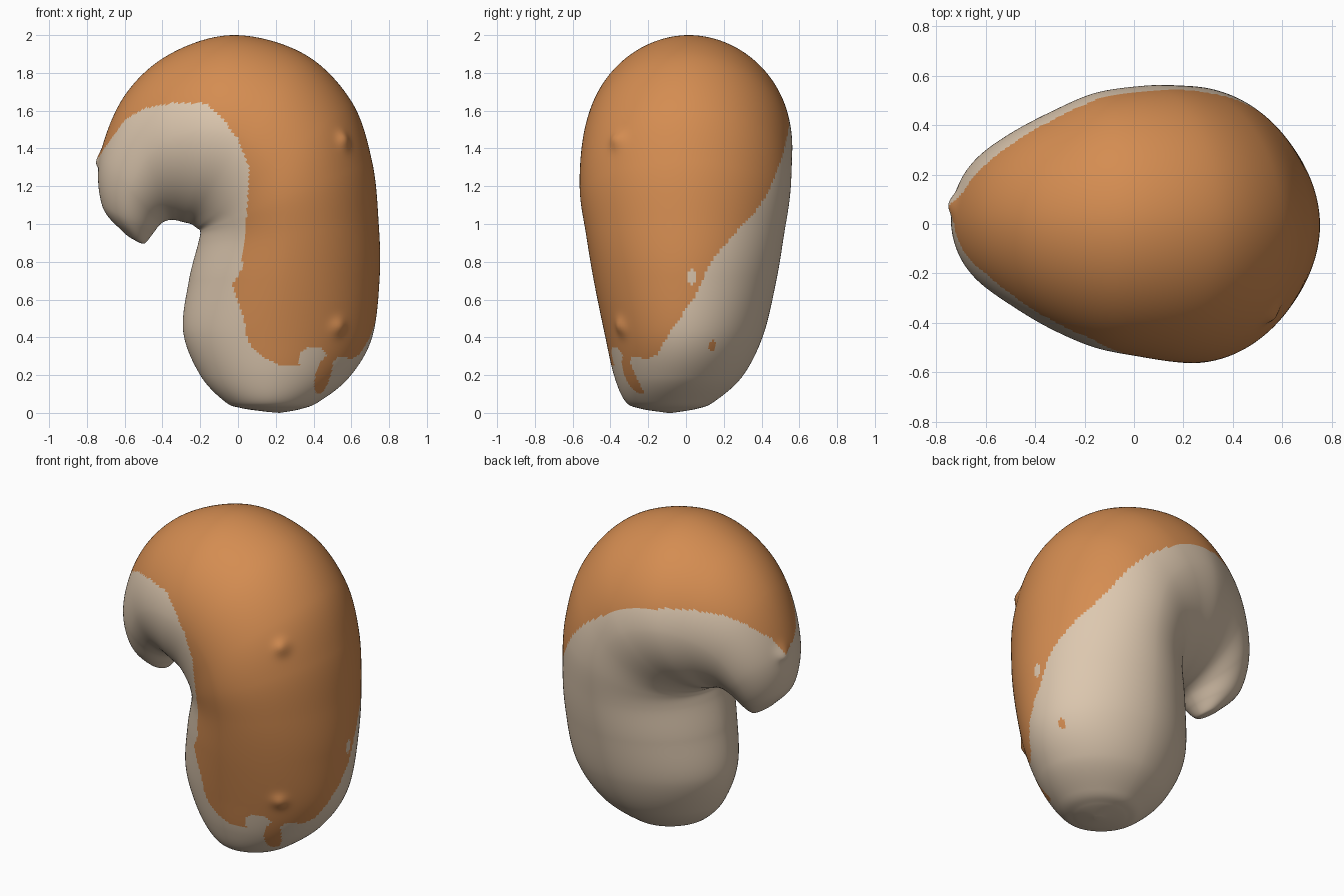
import bpy, bmesh, math
from mathutils import Vector

if "Cube" in bpy.data.objects:
    bpy.data.objects.remove(bpy.data.objects["Cube"])

RING, STEPS = 200, 20

# Cross-sections along the curl: inner x, inner z, outer x, outer z, front y, back y
SECTIONS = [
    (0.16, 0.005, 0.22, 0.00, -0.11, -0.06),
    (0.02, 0.025, 0.33, 0.02, -0.24, 0.06),
    (-0.07, 0.06, 0.43, 0.06, -0.32, 0.15),
    (-0.20, 0.20, 0.59, 0.19, -0.38, 0.30),
    (-0.29, 0.43, 0.71, 0.40, -0.43, 0.41),
    (-0.26, 0.70, 0.75, 0.72, -0.49, 0.48),
    (-0.21, 0.90, 0.745, 1.00, -0.53, 0.52),
    (-0.20, 0.96, 0.71, 1.33, -0.56, 0.55),
    (-0.22, 0.98, 0.60, 1.65, -0.56, 0.56),
    (-0.25, 1.00, 0.35, 1.90, -0.54, 0.56),
    (-0.29, 1.01, -0.02, 2.00, -0.50, 0.53),
    (-0.33, 1.02, -0.36, 1.90, -0.42, 0.45),
    (-0.37, 1.02, -0.60, 1.68, -0.33, 0.37),
    (-0.41, 1.00, -0.73, 1.36, -0.25, 0.29),
    (-0.45, 0.95, -0.72, 1.10, -0.17, 0.20),
    (-0.49, 0.90, -0.61, 0.96, -0.08, 0.10),
    (-0.52, 0.90, -0.54, 0.91, -0.01, 0.03),
]
# Small pinched bumps: centre, pull
BUMPS = [
    ((0.56, -0.36, 1.44), (0.01, -0.02, 0.01)),
    ((0.54, -0.36, 0.45), (0.015, -0.02, 0.0)),
    ((-0.72, 0.08, 1.35), (-0.025, 0.0, -0.02)),
]
# Colour borders: y to z on the outer side, z to x down the front, x to z over the head
SIDE = [(-0.35, 0.25), (-0.27, 0.25), (-0.15, 0.31), (-0.09, 0.42), (0.05, 0.62),
        (0.13, 0.80), (0.30, 1.00), (0.43, 1.13), (0.48, 1.21), (0.51, 1.26), (0.56, 1.34)]
EDGE = [(0.22, 0.30), (0.26, 0.20), (0.31, 0.11), (0.38, 0.05), (0.46, 0.04), (0.60, 0.0),
        (0.68, -0.03), (0.76, 0.02), (1.1, 0.05), (1.3, 0.06), (1.45, 0.0), (1.57, -0.09),
        (1.64, -0.17)]
ARCH = [(-0.76, 1.32), (-0.70, 1.41), (-0.60, 1.55), (-0.50, 1.61), (-0.35, 1.64), (-0.17, 1.64)]


def material(name, rgb):
    m = bpy.data.materials.new(name)
    m.diffuse_color = (*rgb, 1)
    m.use_nodes = True
    m.node_tree.nodes["Principled BSDF"].inputs["Base Color"].default_value = m.diffuse_color
    return m


def lerp(table, t):
    if t <= table[0][0]:
        return table[0][1]
    for (a, u), (b, v) in zip(table, table[1:]):
        if t <= b:
            return u + (v - u) * (t - a) / (b - a)
    return table[-1][1]


def spline(p0, p1, p2, p3, t):
    return [0.5 * (2 * b + (c - a) * t + (2 * a - 5 * b + 4 * c - d) * t * t
                   + (3 * b - a - 3 * c + d) * t ** 3)
            for a, b, c, d in zip(p0, p1, p2, p3)]


def resample(rows):
    out, n = [], len(rows)
    for i in range(n - 1):
        q = [rows[min(max(i + k, 0), n - 1)] for k in (-1, 0, 1, 2)]
        out += [spline(*q, s / STEPS) for s in range(STEPS)]
    return out + [rows[-1]]


def ring_point(sec, a):
    ix, iz, ox, oz, yf, yb = sec
    c, s = math.cos(a), math.sin(a)
    # Oval, slightly flattened on the inner side
    e = 2 / (1.95 if c > 0 else 1.86)
    u = 0.5 + 0.5 * math.copysign(abs(c) ** e, c)
    y = (yf + yb) / 2 + (yb - yf) / 2 * math.copysign(abs(s) ** e, s)
    p = Vector((ix + (ox - ix) * u, y, max(0.0, iz + (oz - iz) * u)))
    for centre, pull in BUMPS:
        p += Vector(pull) * math.exp(-((p - Vector(centre)).length / 0.045) ** 2)
    return p


def in_oval(u, v, cu, cv, ru, rv):
    return ((u - cu) / ru) ** 2 + ((v - cv) / rv) ** 2 < 1


def is_orange(p):
    x, y, z = p
    # Stray flecks on the outer side
    if x > 0.4 and in_oval(y, z, 0.03, 0.72, 0.022, 0.045):
        return False
    if x > 0.4 and in_oval(y, z, 0.14, 0.355, 0.018, 0.03):
        return True
    # Orange tongue and the pale notches beside it at the front hem
    if y < -0.1:
        if in_oval(x - 0.25 * (z - 0.2), z, 0.45, 0.20, 0.04, 0.10):
            return True
        if in_oval(x, z, 0.40, 0.28, 0.08, 0.07) or in_oval(x, z, 0.55, 0.24, 0.05, 0.06):
            return False
    back = lerp(SIDE, y) + (0.5 * max(0, 0.6 - x) if y > 0 else 0)
    if z < back:
        return False
    if x < -0.17:
        return z > lerp(ARCH, x)
    return x > lerp(EDGE, z)


# Curled body
bm = bmesh.new()
rings = [[bm.verts.new(ring_point(s, math.tau * j / RING)) for j in range(RING)]
         for s in resample(SECTIONS)]
for r0, r1 in zip(rings, rings[1:]):
    for j in range(RING):
        k = (j + 1) % RING
        bm.faces.new((r0[j], r0[k], r1[k], r1[j]))
bm.faces.new(rings[0])
bm.faces.new(rings[-1])
bmesh.ops.recalc_face_normals(bm, faces=bm.faces)
for f in bm.faces:
    f.smooth = True
    f.material_index = 0 if is_orange(f.calc_center_median()) else 1

mesh = bpy.data.meshes.new("curled_body")
bm.to_mesh(mesh)
bm.free()
mesh.materials.append(material("orange shell", (0.66, 0.265, 0.083)))
mesh.materials.append(material("pale belly", (0.72, 0.575, 0.43)))
body = bpy.data.objects.new("curled_body", mesh)
bpy.context.collection.objects.link(body)
